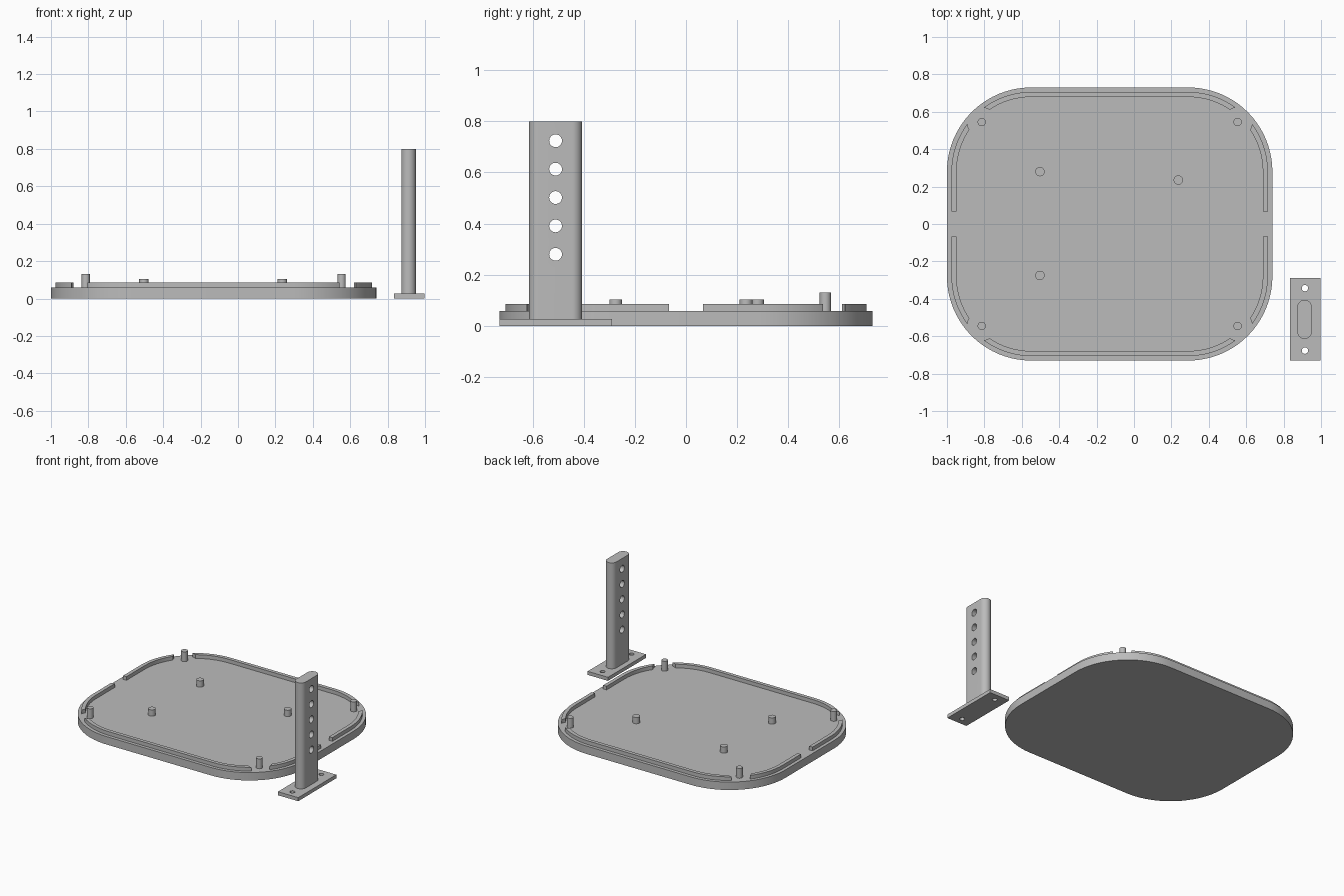
import bpy, bmesh, math

if "Cube" in bpy.data.objects:
    bpy.data.objects.remove(bpy.data.objects["Cube"])

grey = bpy.data.materials.new("plain grey")
grey.use_nodes = True
grey.diffuse_color = (0.5, 0.5, 0.5, 1)
grey.node_tree.nodes["Principled BSDF"].inputs["Base Color"].default_value = grey.diffuse_color


def rounded_outline(cx, cy, hx, hy, r, steps=20):
    """Outline of a rectangle with round corners."""
    points = []
    for i, (sx, sy) in enumerate([(1, 1), (-1, 1), (-1, -1), (1, -1)]):
        for k in range(steps + 1):
            a = math.pi / 2 * (i + k / steps)
            points.append((cx + sx * (hx - r) + r * math.cos(a),
                           cy + sy * (hy - r) + r * math.sin(a)))
    return points


def prism(name, outline, z0, z1):
    """Extrude an outline from z0 up to z1."""
    bm = bmesh.new()
    face = bm.faces.new([bm.verts.new((x, y, z0)) for x, y in outline])
    top = bmesh.ops.extrude_face_region(bm, geom=[face])["geom"]
    bmesh.ops.translate(bm, vec=(0, 0, z1 - z0),
                        verts=[v for v in top if isinstance(v, bmesh.types.BMVert)])
    bmesh.ops.remove_doubles(bm, verts=bm.verts, dist=1e-5)
    bmesh.ops.recalc_face_normals(bm, faces=bm.faces)
    mesh = bpy.data.meshes.new(name)
    bm.to_mesh(mesh)
    bm.free()
    mesh.materials.append(grey)
    obj = bpy.data.objects.new(name, mesh)
    bpy.context.collection.objects.link(obj)
    return obj


def box(name, cx, cy, hx, hy, z0, z1):
    return prism(name, [(cx - hx, cy - hy), (cx + hx, cy - hy),
                        (cx + hx, cy + hy), (cx - hx, cy + hy)], z0, z1)


def cylinder(name, x, y, r, z0, z1, sides=32):
    turn = 2 * math.pi / sides
    return prism(name, [(x + r * math.cos(k * turn), y + r * math.sin(k * turn))
                        for k in range(sides)], z0, z1)


def cut(obj, cutters):
    """Subtract each cutter, then remove it."""
    bpy.context.view_layer.objects.active = obj
    for cutter in cutters:
        cutter.hide_render = True
        mod = obj.modifiers.new("cut", "BOOLEAN")
        mod.operation = "DIFFERENCE"
        mod.solver = "EXACT"
        mod.object = cutter
        bpy.ops.object.modifier_apply(modifier=mod.name)
        bpy.data.objects.remove(cutter)


# Base plate
CX, HX, HY, R = -0.13, 0.87, 0.73, 0.45
PLATE_TOP = 0.058
parts = [prism("base_plate", rounded_outline(CX, 0, HX, HY, R), 0, PLATE_TOP)]

# Locating rim, broken at the sides and around the corner pegs
PEG_X, PEG_Y = 0.684, 0.545
corners = [(CX + sx * PEG_X, sy * PEG_Y) for sx in (-1, 1) for sy in (-1, 1)]
outer, inner = 0.024, 0.051
rim = prism("locating_rim",
            rounded_outline(CX, 0, HX - outer, HY - outer, R - outer), PLATE_TOP, 0.085)
cut(rim, [prism("rim_inside", rounded_outline(CX, 0, HX - inner, HY - inner, R - inner), 0, 0.2),
          box("side_gap", CX, 0, 1, 0.067, 0, 0.2)]
    + [cylinder("peg_clearance", x, y, 0.078, 0, 0.2) for x, y in corners])
parts.append(rim)

# Corner pegs and short standoffs
for x, y in corners:
    parts.append(cylinder("corner_peg", x, y, 0.022, PLATE_TOP, 0.13))
for x, y in [(-0.503, 0.28), (-0.503, -0.275), (0.237, 0.235)]:
    parts.append(cylinder("short_standoff", x, y, 0.025, PLATE_TOP, 0.104))

# Separate upright: foot with two screw holes
UX, UY = 0.916, -0.51
foot = box("upright_foot", UX, UY, 0.082, 0.22, 0, 0.026)
cut(foot, [cylinder("screw_hole", UX - 0.002, UY + s * 0.167, 0.017, -0.1, 0.1) for s in (-1, 1)])
parts.append(foot)

# Round-edged upright with a row of cross holes
upright = prism("upright", rounded_outline(UX - 0.004, UY, 0.039, 0.104, 0.039), 0.026, 0.8)
holes = []
for i in range(5):
    hole = cylinder("cross_hole", 0, 0, 0.025, -0.2, 0.2)
    hole.rotation_euler = (0, math.pi / 2, 0)
    hole.location = (UX, UY, 0.28 + i * 0.111)
    holes.append(hole)
bpy.context.view_layer.update()
cut(upright, holes)
parts.append(upright)

# Smooth curved walls, keep crisp edges
bpy.ops.object.select_all(action="DESELECT")
for part in parts:
    part.select_set(True)
bpy.context.view_layer.objects.active = parts[0]
bpy.ops.object.shade_smooth_by_angle(angle=math.radians(30))
